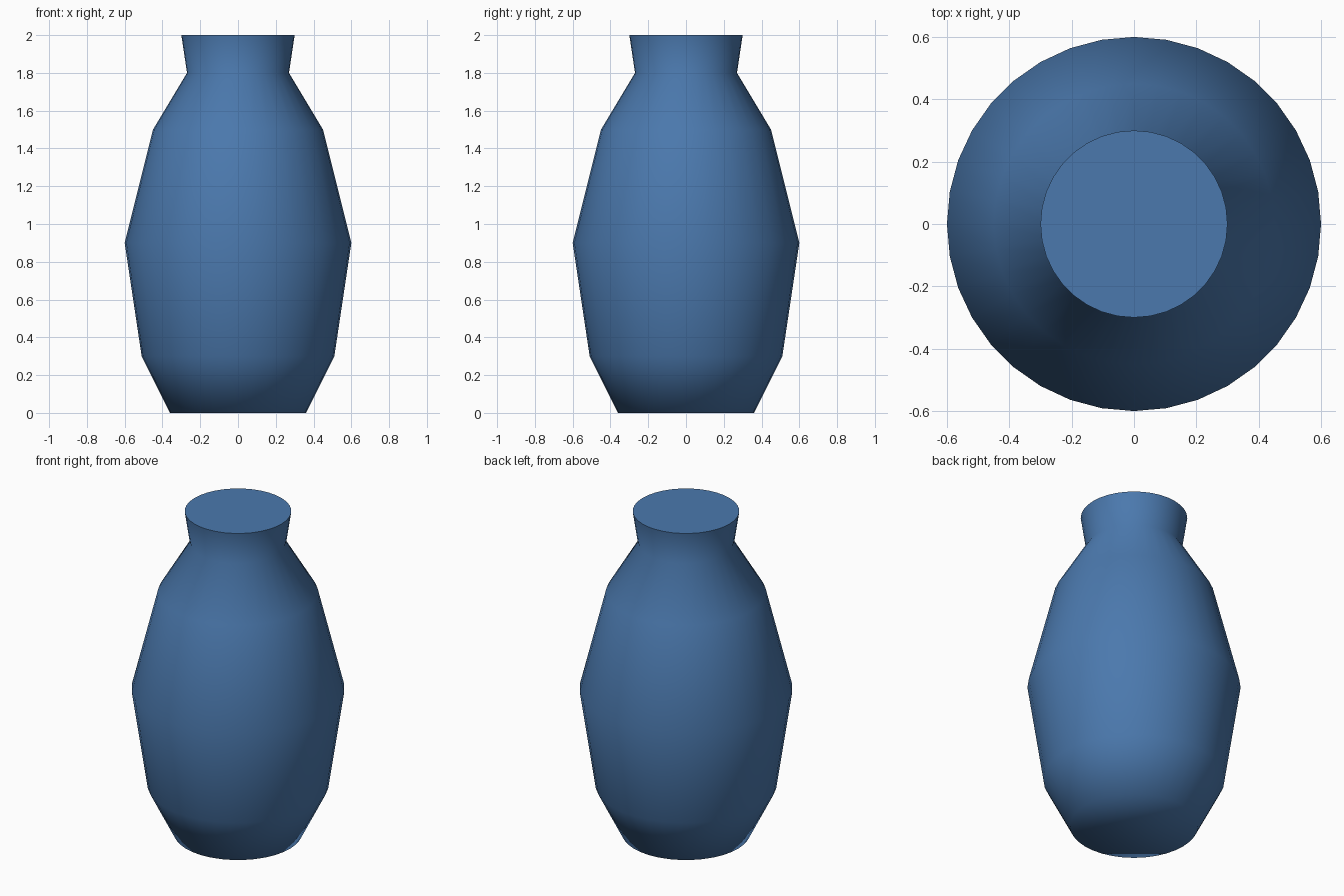
import bpy, bmesh
from math import cos, sin, radians, tau

SIDES = 36
# Radius and height of each ring, from foot to lip
PROFILE = [(0.36, 0), (0.51, 0.3), (0.6, 0.9), (0.45, 1.5), (0.27, 1.8), (0.3, 2)]

cube = bpy.data.objects.get("Cube")
if cube:
    bpy.data.objects.remove(cube, do_unlink=True)

# Blue glaze
blue = bpy.data.materials.new("blue_glaze")
blue.use_nodes = True
blue.diffuse_color = (0.07, 0.19, 0.42, 1)
blue.node_tree.nodes["Principled BSDF"].inputs["Base Color"].default_value = blue.diffuse_color

# Vase body: stacked rings joined by quads, closed at both ends
bm = bmesh.new()
angles = [tau * i / SIDES for i in range(SIDES)]
rings = [[bm.verts.new((r * cos(a), r * sin(a), z)) for a in angles] for r, z in PROFILE]
for low, high in zip(rings, rings[1:]):
    for i in range(SIDES):
        j = (i + 1) % SIDES
        bm.faces.new((low[i], low[j], high[j], high[i]))
bm.faces.new(rings[0][::-1])
bm.faces.new(rings[-1])

mesh = bpy.data.meshes.new("vase_body")
bm.to_mesh(mesh)
bm.free()
mesh.materials.append(blue)
vase = bpy.data.objects.new("vase_body", mesh)
bpy.context.collection.objects.link(vase)

# Smooth sides and foot, crisp lip
bpy.ops.object.select_all(action="DESELECT")
vase.select_set(True)
bpy.context.view_layer.objects.active = vase
bpy.ops.object.shade_smooth_by_angle(angle=radians(80))
